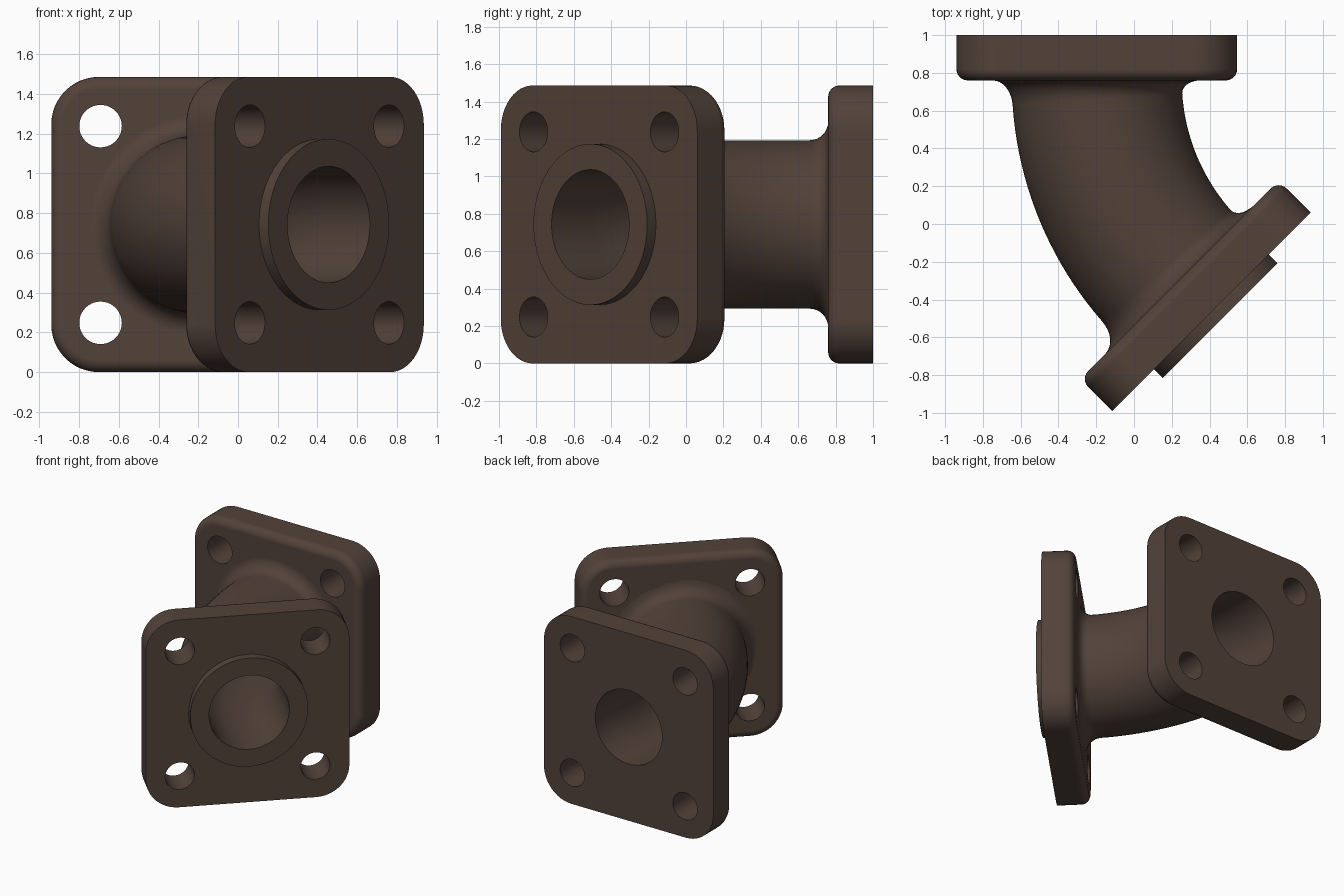
import bpy, bmesh, math
from mathutils import Vector

if "Cube" in bpy.data.objects:
    bpy.data.objects.remove(bpy.data.objects["Cube"])

# Main dimensions
HALF, CORNER, THICK = 0.743, 0.24, 0.24      # flange half size, corner radius, thickness
PIPE_R, BORE_R, BOLT_R, BOLT_POS = 0.45, 0.293, 0.107, 0.495
RIM, FILLET = 0.06, 0.10                     # flange rim rounding, pipe root fillet
BEND = 1.49
BACK = Vector((-0.197, 1.0, HALF))           # centre of each outer flange face
FRONT = Vector((0.41, -0.465, HALF))
ARC = BEND * math.pi / 4
TOTAL = ARC + 2 * THICK
UP = Vector((0, 0, 1))


# Frames along the pipe: each returns a position and a sideways direction
def back(d):
    return BACK + Vector((0, -d, 0)), Vector((1, 0, 0))


def front(d):
    q = math.sqrt(0.5)
    return FRONT + Vector((-q, q, 0)) * d, Vector((q, q, 0))


def path(s):
    if s <= THICK:
        return back(s)
    if s >= TOTAL - THICK:
        return front(TOTAL - s)
    a = (s - THICK) / BEND
    start = back(THICK)[0]
    pos = start + Vector((BEND * (1 - math.cos(a)), -BEND * math.sin(a), 0))
    return pos, Vector((math.cos(a), math.sin(a), 0))


# Cross-sections
def circle(r, n=96, u=0, v=0):
    return [(u + r * math.cos(2 * math.pi * i / n), v + r * math.sin(2 * math.pi * i / n))
            for i in range(n)]


def rounded_square(inset, n=12):
    c, r, pts = HALF - CORNER, CORNER - inset, []
    for k, (sx, sy) in enumerate(((1, 1), (-1, 1), (-1, -1), (1, -1))):
        for i in range(n + 1):
            a = math.pi / 2 * (k + i / n)
            pts.append((sx * c + r * math.cos(a), sy * c + r * math.sin(a)))
    return pts


def loft(name, frame, sections):
    bm = bmesh.new()
    rings = []
    for s, outline in sections:
        pos, side = frame(s)
        rings.append([bm.verts.new(pos + side * u + UP * v) for u, v in outline])
    n = len(rings[0])
    for a, b in zip(rings, rings[1:]):
        for i in range(n):
            j = (i + 1) % n
            bm.faces.new((a[i], a[j], b[j], b[i]))
    bm.faces.new(rings[0])
    bm.faces.new(rings[-1])
    bmesh.ops.recalc_face_normals(bm, faces=bm.faces[:])
    mesh = bpy.data.meshes.new(name)
    bm.to_mesh(mesh)
    bm.free()
    ob = bpy.data.objects.new(name, mesh)
    bpy.context.collection.objects.link(ob)
    return ob


def boolean(target, tool, operation):
    mod = target.modifiers.new(operation.title(), 'BOOLEAN')
    mod.object, mod.operation, mod.solver = tool, operation, 'EXACT'
    bpy.context.view_layer.objects.active = target
    bpy.ops.object.modifier_apply(modifier=mod.name)
    bpy.data.objects.remove(tool)


# Curved pipe wall with a concave fillet at both ends
root = [(THICK - 0.12, PIPE_R + FILLET)]
for i in range(9):
    a = math.pi / 2 * i / 8
    root.append((THICK + FILLET * (1 - math.cos(a)),
                 PIPE_R + FILLET * (1 - math.sin(a))))
s0, s1 = THICK + FILLET, TOTAL - THICK - FILLET
profile = root + [(s0 + (s1 - s0) * i / 20, PIPE_R) for i in range(1, 20)]
profile += [(TOTAL - s, r) for s, r in reversed(root)]
elbow = loft("pipe_elbow", path, [(s, circle(r)) for s, r in profile])

# Square flanges, rounded on the pipe side only
plate = [(0, rounded_square(0))]
for i in range(7):
    a = math.pi / 2 * i / 6
    plate.append((THICK - RIM + RIM * math.sin(a), rounded_square(RIM * (1 - math.cos(a)))))
for name, frame in (("back_flange", back), ("front_flange", front)):
    boolean(elbow, loft(name, frame, plate), 'UNION')

# Raised sealing ring on the front flange
boolean(elbow, loft("sealing_ring", front, [(-0.066, circle(0.43)), (0.1, circle(0.43))]), 'UNION')

# Bore through the whole elbow
stops = [-0.1, *[THICK + ARC * i / 20 for i in range(21)], TOTAL + 0.2]
boolean(elbow, loft("bore_cutter", path, [(s, circle(BORE_R, 80)) for s in stops]), 'DIFFERENCE')

# Four bolt holes in each flange
for frame in (back, front):
    for u in (-BOLT_POS, BOLT_POS):
        for v in (-BOLT_POS, BOLT_POS):
            hole = circle(BOLT_R, 40, u, v)
            boolean(elbow, loft("bolt_cutter", frame, [(-0.1, hole), (THICK + 0.06, hole)]),
                    'DIFFERENCE')

# Smooth shading with crisp edges
bpy.ops.object.select_all(action='DESELECT')
elbow.select_set(True)
bpy.context.view_layer.objects.active = elbow
bpy.ops.object.shade_smooth_by_angle(angle=math.radians(30))
weighted = elbow.modifiers.new("Weighted", 'WEIGHTED_NORMAL')
weighted.keep_sharp = True

# Dark brown cast metal
mat = bpy.data.materials.new("dark_bronze")
mat.diffuse_color = (0.085, 0.055, 0.042, 1)
mat.use_nodes = True
mat.node_tree.nodes["Principled BSDF"].inputs["Base Color"].default_value = mat.diffuse_color
elbow.data.materials.clear()
elbow.data.materials.append(mat)
